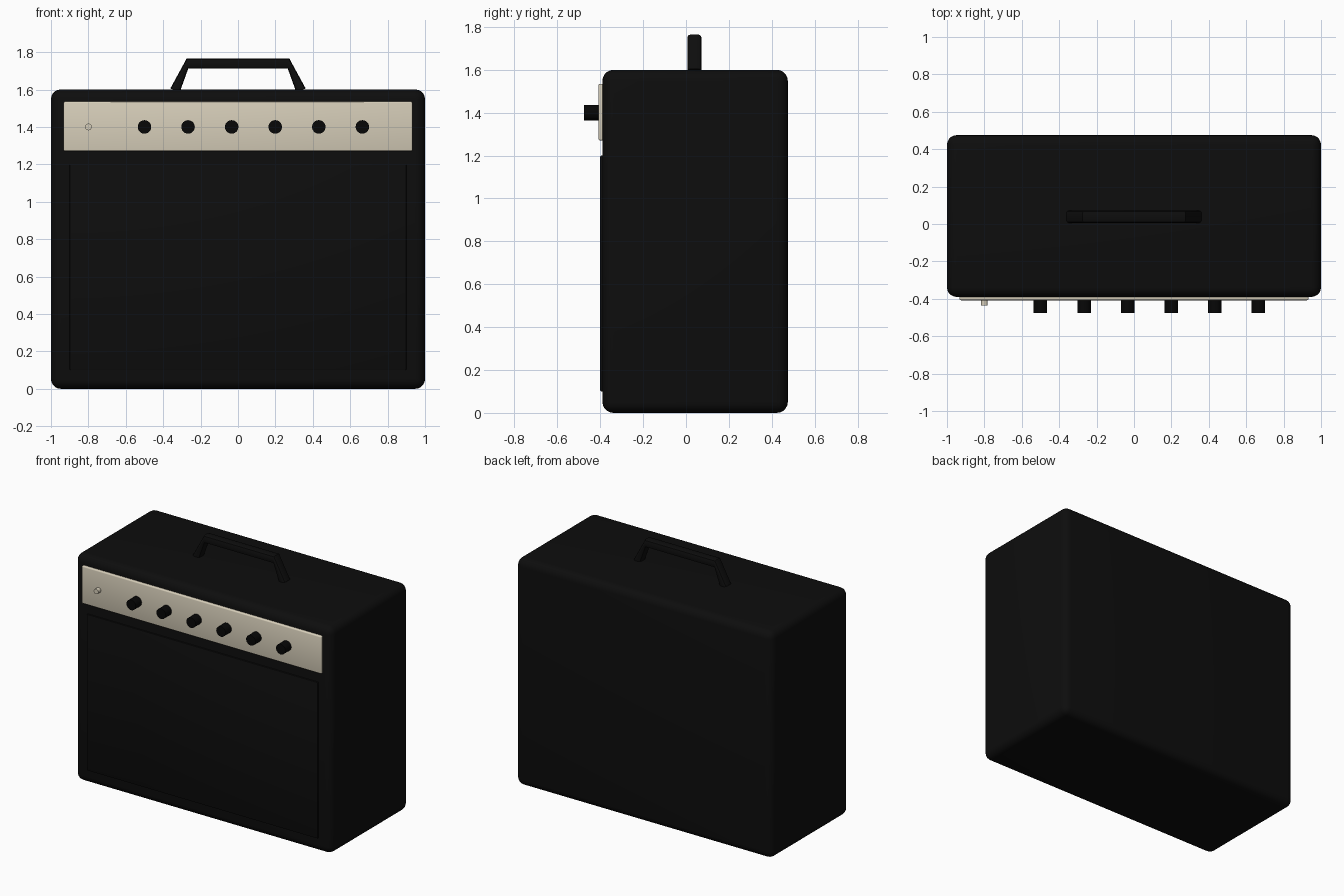
import bpy, bmesh, math

if "Cube" in bpy.data.objects:
    bpy.data.objects.remove(bpy.data.objects["Cube"])


def material(name, rgb):
    m = bpy.data.materials.new(name)
    m.diffuse_color = (*rgb, 1)
    m.use_nodes = True
    m.node_tree.nodes["Principled BSDF"].inputs["Base Color"].default_value = m.diffuse_color
    return m


black = material("black covering", (0.004, 0.004, 0.004))
knob_black = material("knob black", (0.002, 0.002, 0.002))
cream = material("cream panel", (0.68, 0.62, 0.49))


def finish(obj, name, mat, bevel=0.0, segments=3):
    obj.name = name
    obj.data.materials.append(mat)
    bpy.ops.object.select_all(action='DESELECT')
    obj.select_set(True)
    bpy.context.view_layer.objects.active = obj
    if bevel:
        mod = obj.modifiers.new("rounded edges", 'BEVEL')
        mod.width = bevel
        mod.segments = segments
        bpy.ops.object.modifier_apply(modifier=mod.name)
    bpy.ops.object.shade_smooth_by_angle(angle=math.radians(35))
    return obj


def box(name, lo, hi, mat, bevel, segments=3):
    centre = [(a + b) / 2 for a, b in zip(lo, hi)]
    bpy.ops.mesh.primitive_cube_add(size=1, location=centre)
    obj = bpy.context.object
    obj.scale = [b - a for a, b in zip(lo, hi)]
    bpy.ops.object.transform_apply(location=False, rotation=False, scale=True)
    return finish(obj, name, mat, bevel, segments)


def front_cylinder(name, x, z, radius, y0, y1, mat, bevel=0.0):
    bpy.ops.mesh.primitive_cylinder_add(vertices=32, radius=radius, depth=y1 - y0,
                                        location=(x, (y0 + y1) / 2, z),
                                        rotation=(math.pi / 2, 0, 0))
    return finish(bpy.context.object, name, mat, bevel, 2)


# Cabinet, speaker grille and control panel
box("cabinet", (-1, -0.39, 0), (1, 0.475, 1.6), black, 0.052, 5)
box("speaker_grille", (-0.9, -0.4, 0.1), (0.9, -0.36, 1.2), black, 0.005, 2)
box("control_panel", (-0.933, -0.408, 1.27), (0.933, -0.37, 1.535), cream, 0.008)

# Row of knobs and the input jack
for i in range(6):
    front_cylinder(f"knob_{i + 1}", -0.5 + 0.233 * i, 1.4, 0.036, -0.475, -0.395, knob_black)
front_cylinder("input_jack", -0.8, 1.4, 0.018, -0.437, -0.395, cream)

# Carrying handle: bent strap outline, extruded in depth
half = [(0.31, 1.59), (0.362, 1.605), (0.275, 1.765)]
inner = (0.266, 1.712)
outline = [inner] + half + [(-x, z) for x, z in reversed(half)] + [(-inner[0], inner[1])]
bm = bmesh.new()
face = bm.faces.new([bm.verts.new((x, 0.006, z)) for x, z in outline])
ext = bmesh.ops.extrude_face_region(bm, geom=[face])
bmesh.ops.translate(bm, vec=(0, 0.066, 0),
                    verts=[v for v in ext["geom"] if isinstance(v, bmesh.types.BMVert)])
bmesh.ops.recalc_face_normals(bm, faces=bm.faces)
# Soften only the long edges of the strap
long_edges = [e for e in bm.edges if abs(e.verts[0].co.y - e.verts[1].co.y) < 1e-4
              and e.calc_length() > 0.08]
bmesh.ops.bevel(bm, geom=long_edges, offset=0.015, segments=2, profile=0.5, affect='EDGES')
mesh = bpy.data.meshes.new("carry_handle")
bm.to_mesh(mesh)
bm.free()
handle = bpy.data.objects.new("carry_handle", mesh)
bpy.context.collection.objects.link(handle)
finish(handle, "carry_handle", black)
